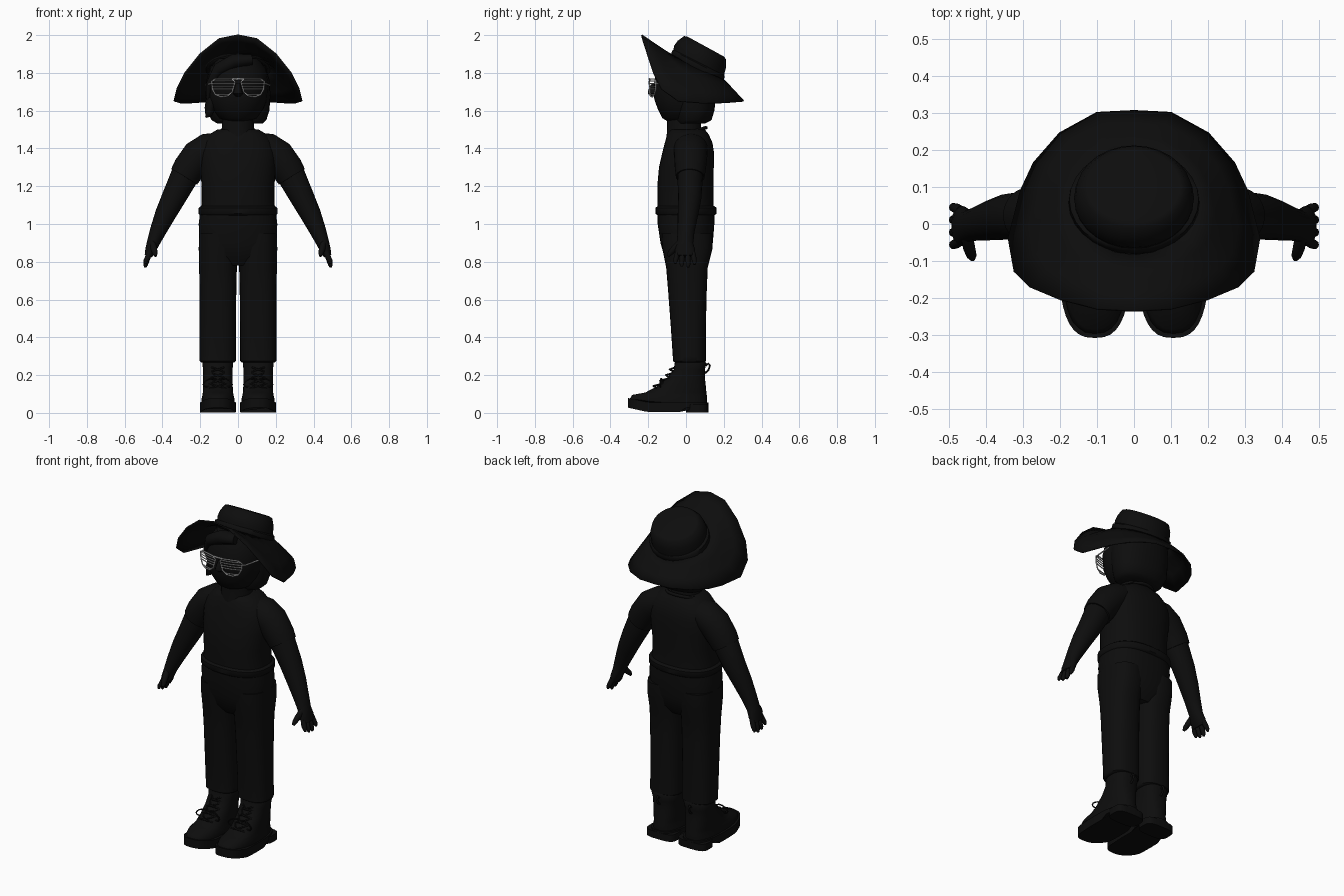
import bpy, bmesh, math
from mathutils import Vector

cube = bpy.data.objects.get("Cube")
if cube:
    bpy.data.objects.remove(cube, do_unlink=True)


def material(name, value):
    m = bpy.data.materials.new(name)
    m.use_nodes = True
    colour = (value, value, value, 1)
    m.diffuse_color = colour
    m.node_tree.nodes["Principled BSDF"].inputs["Base Color"].default_value = colour
    return m


BLACK = material("black", 0.004)
GREY = material("light grey", 0.6)


def finish(name, bm, mirror=False, mat=BLACK, angle=50):
    bmesh.ops.recalc_face_normals(bm, faces=bm.faces)
    mesh = bpy.data.meshes.new(name)
    bm.to_mesh(mesh)
    bm.free()
    ob = bpy.data.objects.new(name, mesh)
    bpy.context.collection.objects.link(ob)
    mesh.materials.append(mat)
    if mirror:
        ob.modifiers.new("mirror", 'MIRROR')
        ob.modifiers["mirror"].use_mirror_merge = False
    bpy.ops.object.select_all(action='DESELECT')
    ob.select_set(True)
    bpy.context.view_layer.objects.active = ob
    bpy.ops.object.shade_smooth_by_angle(angle=math.radians(angle))
    return ob


def bridge(bm, loops, cap=True):
    n = len(loops[0])
    for lo, hi in zip(loops, loops[1:]):
        for i in range(n):
            j = (i + 1) % n
            bm.faces.new((lo[i], lo[j], hi[j], hi[i]))
    if cap:
        bm.faces.new(loops[0])
        bm.faces.new(loops[-1])


def loft(name, rings, mirror=False, power=2.0, tilt=0.0, along=False, n=28):
    """Skin rings (x, y, z, half width, half depth), level, tilted or along their path."""
    bm = bmesh.new()
    loops = []
    centres = [Vector(r[:3]) for r in rings]
    for k, (x, y, z, a, b) in enumerate(rings):
        u, v = Vector((1, 0, 0)), Vector((0, math.cos(tilt), -math.sin(tilt)))
        if along:
            t = (centres[min(k + 1, len(rings) - 1)] - centres[max(k - 1, 0)]).normalized()
            u = Vector((0, 1, 0)).cross(t).normalized()
            v = t.cross(u)
        loop = []
        for i in range(n):
            c, s = math.cos(math.tau * i / n), math.sin(math.tau * i / n)
            cx = math.copysign(abs(c) ** (2 / power), c)
            sy = math.copysign(abs(s) ** (2 / power), s)
            loop.append(bm.verts.new(centres[k] + u * a * cx + v * b * sy))
        loops.append(loop)
    bridge(bm, loops)
    return finish(name, bm, mirror)


def span(x, front, back, z, half):
    """Level ring given by its front and back limits."""
    return (x, (front + back) / 2, z, half, (back - front) / 2)


def cord(name, paths, radius, mirror=False, mat=BLACK, closed=False):
    """Thin round cords swept along several paths."""
    curve = bpy.data.curves.new(name, 'CURVE')
    curve.dimensions = '3D'
    curve.bevel_depth, curve.bevel_resolution = radius, 1
    curve.use_fill_caps = True
    for path in paths:
        sp = curve.splines.new('POLY')
        sp.points.add(len(path) - 1)
        sp.use_cyclic_u = closed
        for pt, co in zip(sp.points, path):
            pt.co = (*co, 1)
    curve.materials.append(mat)
    ob = bpy.data.objects.new(name, curve)
    bpy.context.collection.objects.link(ob)
    if mirror:
        ob.modifiers.new("mirror", 'MIRROR').use_mirror_merge = False
    return ob


# Trousers
loft("trouser_seat", [span(0, *r) for r in (
    (-.08, .09, .78, .1), (-.115, .125, .83, .18), (-.135, .142, .9, .205),
    (-.15, .15, 1.0, .208), (-.152, .15, 1.07, .2))], power=2.5)
loft("trouser_leg", [span(*r) for r in (
    (.107, -.06, .095, .268, .088), (.107, -.07, .105, .275, .096), (.107, -.07, .105, .3, .096),
    (.107, -.08, .105, .45, .096), (.106, -.095, .11, .65, .097), (.106, -.105, .115, .77, .1),
    (.106, -.125, .14, .87, .102), (.106, -.13, .14, .95, .1))], mirror=True, power=2.5)

# Shirt, with rolled hem and collar
loft("shirt_body", [span(0, *r) for r in (
    (-.15, .15, 1.05, .2), (-.15, .145, 1.12, .192), (-.152, .145, 1.2, .192),
    (-.143, .147, 1.3, .202), (-.125, .148, 1.38, .205), (-.112, .14, 1.43, .19),
    (-.1, .12, 1.475, .15), (-.085, .1, 1.5, .11))], power=2.4)
loft("shirt_hem", [span(0, *r) for r in (
    (-.15, .15, 1.045, .2), (-.162, .162, 1.055, .209), (-.162, .162, 1.085, .209),
    (-.15, .15, 1.095, .195))], power=2.4)
cord("collar", [[(.1 * math.cos(t), .01 + .095 * math.sin(t), 1.48 + .03 * math.sin(t))
     for t in [math.tau * i / 24 for i in range(24)]]], .01, closed=True)
loft("sleeve", [(.08, .02, 1.43, .06, .08), (.15, .025, 1.4, .085, .09),
     (.21, .025, 1.36, .089, .088), (.262, .023, 1.29, .085, .082),
     (.285, .022, 1.25, .08, .076), (.283, .022, 1.255, .066, .066)], mirror=True, along=True)

# Arms and hands
loft("arm", [(.23, .022, 1.34, .07, .066), (.285, .022, 1.25, .074, .067),
     (.34, .02, 1.14, .064, .062), (.385, .01, 1.05, .055, .054), (.425, 0, .96, .043, .045),
     (.449, -.005, .9, .034, .043), (.464, -.005, .86, .028, .054),
     (.475, -.005, .83, .02, .05)], mirror=True, along=True, n=20)
for i, tip in enumerate((.79, .775, .77, .785)):
    y = -.045 + i * .027
    loft(f"finger_{i + 1}", [(.468, y, .85, .014, .013), (.479, y * 1.15, .82, .015, .014),
         (.489, y * 1.25, tip + .014, .012, .012), (.492, y * 1.25, tip, .006, .006)],
         mirror=True, along=True, n=10)
loft("thumb", [(.452, -.03, .9, .016, .02), (.446, -.062, .87, .017, .018),
     (.439, -.085, .845, .014, .014), (.436, -.095, .83, .007, .007)],
     mirror=True, along=True, n=10)

# Neck, head and nose
loft("neck", [span(0, *r) for r in (
    (-.105, .09, 1.44, .1), (-.1, .08, 1.5, .085), (-.1, .08, 1.58, .085))])
loft("head", [span(0, *r) for r in (
    (-.1, .06, 1.545, .06), (-.125, .1, 1.56, .1), (-.15, .12, 1.61, .135),
    (-.168, .14, 1.66, .155), (-.17, .15, 1.74, .163), (-.155, .15, 1.82, .15),
    (-.12, .13, 1.875, .11))], power=2.2)
loft("nose", [span(0, *r) for r in (
    (-.18, -.14, 1.675, .012), (-.203, -.14, 1.69, .026), (-.2, -.14, 1.712, .02),
    (-.18, -.14, 1.745, .012))], n=14)

# Hair: bob, flicked lock and swept fringe
loft("hair_bob", [span(*r) for r in (
    (.01, -.04, .1, 1.532, .12), (.005, -.055, .135, 1.55, .145), (0, -.06, .15, 1.6, .166),
    (0, -.07, .16, 1.68, .172), (0, -.08, .17, 1.76, .168), (0, -.1, .16, 1.84, .145))], power=2.3)
loft("side_lock", [(-.14, -.03, 1.66, .03, .05), (-.15, -.04, 1.61, .027, .045),
     (-.155, -.05, 1.582, .02, .03), (-.17, -.06, 1.565, .004, .006)], along=True, n=12)
loft("fringe", [(.07, -.11, 1.87, .03, .05), (-.02, -.125, 1.86, .04, .045),
     (-.1, -.11, 1.82, .035, .04), (-.15, -.07, 1.74, .02, .035),
     (-.16, -.05, 1.66, .008, .015)], along=True, n=14)

# Hat crown and band, tipped back
loft("hat_crown", [(0, .06, 1.81, .16, .15), (0, .07, 1.87, .162, .152),
     (0, .084, 1.9, .157, .146), (0, .1, 1.934, .14, .126),
     (0, .103, 1.94, .125, .11)], tilt=.5)
loft("hat_band", [(0, .055, 1.815, .168, .15), (0, .058, 1.823, .177, .157),
     (0, .066, 1.848, .175, .155), (0, .07, 1.855, .16, .15)], tilt=.48)

# Hat brim: front edge sweeps up, sides and back droop
edge = [(0, -.235, 2.0), (.1, -.23, 1.98), (.2, -.205, 1.9), (.28, -.172, 1.8),
        (.322, -.13, 1.715), (.338, -.04, 1.65), (.305, .09, 1.64), (.27, .165, 1.64),
        (.2, .245, 1.645), (.1, .3, 1.65), (0, .305, 1.65)]
edge += [(-x, y, z) for x, y, z in edge[-2:0:-1]]
bm = bmesh.new()
loops = []
for f in (0, .3, .65, 1):
    loop = []
    for i, co in enumerate(edge):
        t = math.tau * i / len(edge)
        s, c = math.sin(t), -math.cos(t)
        inner = Vector((.165 * s, .06 + .145 * c, 1.828 - .07 * c))
        p = inner.lerp(Vector(co), f)
        p.z += .05 * f * (1 - f) * abs(s)
        loop.append(bm.verts.new(p))
    loops.append(loop)
bridge(bm, loops, cap=False)
brim = finish("hat_brim", bm)
solid = brim.modifiers.new("thickness", 'SOLIDIFY')
solid.thickness, solid.offset = .008, 0

# Slatted glasses
lens = [(.016, 1.752), (.03, 1.768), (.12, 1.768), (.139, 1.755), (.136, 1.715),
        (.12, 1.685), (.09, 1.673), (.055, 1.678), (.03, 1.7)]


def on_face(x, z):
    return (x, -.194 + 1.8 * x * x, z)


def lens_limits(z):
    hits = []
    for (x0, z0), (x1, z1) in zip(lens, lens[1:] + lens[:1]):
        if (z0 - z) * (z1 - z) < 0:
            hits.append(x0 + (x1 - x0) * (z - z0) / (z1 - z0))
    return min(hits), max(hits)


cord("glasses_rims", [[on_face(*p) for p in lens]], .004, True, GREY, closed=True)
slats = []
for i in range(6):
    z = 1.6855 + i * .0145
    lo, hi = lens_limits(z)
    slats.append([on_face(lo + (hi - lo) * k / 4, z) for k in range(5)])
cord("glasses_slats", slats, .0032, True, GREY)
cord("glasses_bridge", [[on_face(x, 1.768) for x in (-.03, 0, .03)]], .005, False, GREY)
cord("glasses_temples", [[on_face(.138, 1.745), (.15, -.14, 1.742), (.168, -.02, 1.735)]],
     .004, True, GREY)

# Boots: shaped upper, lifted sole, heel, laces and pull loop
loft("boot_upper", [span(*r) for r in (
    (.106, -.296, .11, .04, .088), (.106, -.3, .112, .07, .088), (.106, -.285, .11, .095, .082),
    (.106, -.215, .108, .108, .08), (.107, -.155, .105, .14, .079), (.107, -.1, .1, .185, .078),
    (.107, -.065, .1, .23, .078), (.107, -.06, .108, .262, .082), (.107, -.055, .1, .275, .075))],
    mirror=True, power=2.5)
bm = bmesh.new()
loops = []
for top in (0, 1):
    loop = []
    for i in range(36):
        t = math.tau * i / 36
        c, s = math.cos(t), math.sin(t)
        x = .106 + .096 * math.copysign(abs(c) ** .75, c)
        y = -.095 + .213 * math.copysign(abs(s) ** .75, s)
        lift = max(0, -.2 - y) * .22
        z = .055 + lift if top else (.028 if y > -.02 else .004 + lift)
        loop.append(bm.verts.new((x, y, z)))
    loops.append(loop)
bridge(bm, loops)
finish("boot_sole", bm, True, angle=35)
loft("boot_heel", [span(.106, 0, .118, z, .094) for z in (.003, .045)], mirror=True, power=3.5)

rows = [(-.185, .13), (-.15, .155), (-.115, .185), (-.088, .215), (-.075, .245)]
laces = []
for (y0, z0), (y1, z1) in zip(rows, rows[1:]):
    for side in (-1, 1):
        laces.append([(.107 - side * .045, y0 + .03, z0), (.107, (y0 + y1) / 2 - .005, (z0 + z1) / 2),
                      (.107 + side * .045, y1 + .03, z1)])
cord("boot_laces", laces, .005, True)
bows = [[(.107 + side * (.005 + .036 * (1 - math.cos(t))), -.125 - .012 * math.sin(t / 2),
          .17 + .02 * math.sin(t) - .01 * (1 - math.cos(t)))
         for t in [math.tau * i / 12 for i in range(13)]] for side in (-1, 1)]
cord("lace_bows", bows, .004, True)
cord("pull_loop", [[(.107, .1, .21), (.107, .118, .225), (.107, .127, .25), (.107, .118, .262),
     (.107, .104, .25)]], .006, True)
